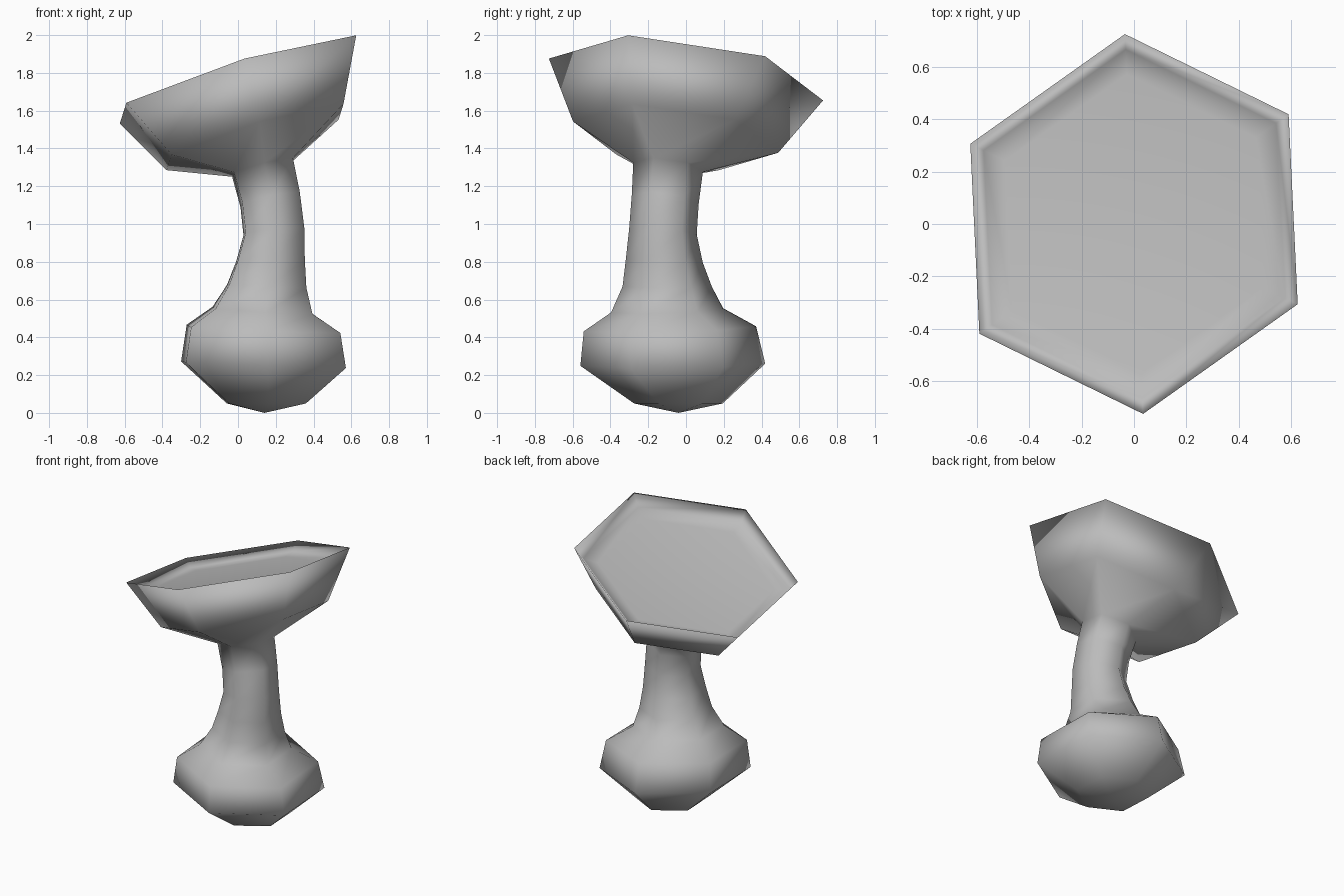
import bpy, bmesh, math
from mathutils import Vector

cube = bpy.data.objects.get("Cube")
if cube:
    bpy.data.objects.remove(cube, do_unlink=True)

SIDES = 6
CAP_TILT = (0.306, -0.138)   # slope of the cap in x and y

mat = bpy.data.materials.new("plain_grey")
mat.use_nodes = True
grey = (0.5, 0.5, 0.5, 1)
mat.diffuse_color = grey
mat.node_tree.nodes["Principled BSDF"].inputs["Base Color"].default_value = grey


def add_ring(bm, centre, radius, slope, turn):
    """Regular polygon lying in the plane z = slope . (x, y)."""
    normal = Vector((-slope[0], -slope[1], 1)).normalized()
    tilt = Vector((0, 0, 1)).rotation_difference(normal)
    ring = []
    for i in range(SIDES):
        a = math.radians(turn) + math.tau * i / SIDES
        p = Vector((math.cos(a), math.sin(a), 0)) * radius
        ring.append(bm.verts.new(Vector(centre) + tilt @ p))
    return ring


def loft(name, bottom, rings, top):
    """Skin the rings from a bottom point to a top point."""
    bm = bmesh.new()
    loops = [add_ring(bm, *r) for r in rings]
    low, high = bm.verts.new(bottom), bm.verts.new(top)
    for i in range(SIDES):
        j = (i + 1) % SIDES
        bm.faces.new((low, loops[0][j], loops[0][i]))
        for a, b in zip(loops, loops[1:]):
            bm.faces.new((a[i], a[j], b[j], b[i]))
        bm.faces.new((loops[-1][i], loops[-1][j], high))
    for f in bm.faces:
        f.smooth = True
    mesh = bpy.data.meshes.new(name)
    bm.to_mesh(mesh)
    bm.free()
    mesh.materials.append(mat)
    obj = bpy.data.objects.new(name, mesh)
    bpy.context.collection.objects.link(obj)
    return obj


# centre, radius, slope, turn
rings = [
    # bulbous foot
    ((0.15, -0.04, 0.05), 0.235, (0, 0), -27),
    ((0.135, -0.07, 0.255), 0.49, (-0.035, 0.01), -27),
    ((0.135, -0.085, 0.445), 0.457, (-0.04, 0.027), -27),
    ((0.13, -0.10, 0.543), 0.297, (-0.055, 0.035), -27),
    # bent stalk
    ((0.152, -0.10, 0.67), 0.236, (-0.04, 0), -27),
    ((0.172, -0.115, 0.805), 0.204, (0, -0.04), -27),
    ((0.19, -0.122, 0.96), 0.18, (0.09, -0.08), -26),
    ((0.17, -0.11, 1.13), 0.179, (0.2, -0.13), -26),
    ((0.13, -0.095, 1.30), 0.186, (0.25, -0.12), -26),
    # cap underside and rim
    ((0.09, -0.055, 1.46), 0.55, CAP_TILT, -26),
    ((0, 0, 1.765), 0.735, CAP_TILT, -26),
    # sunken top
    ((0, 0, 1.70), 0.675, CAP_TILT, -26),
    ((0, 0, 1.685), 0.58, CAP_TILT, -26),
]
loft("mushroom", (0.14, -0.04, 0), rings, (0, 0, 1.685))
